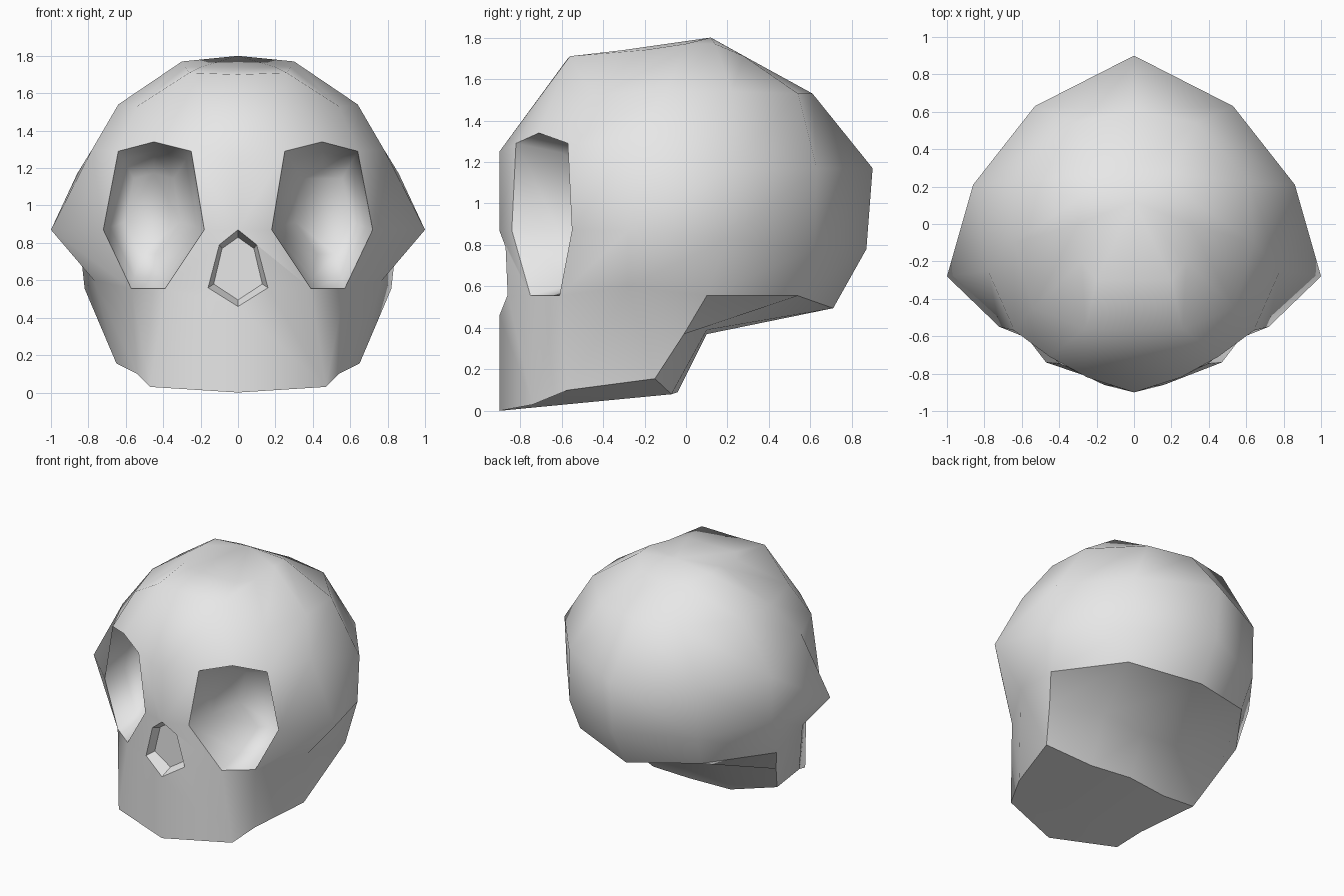
import bpy
import bmesh
from mathutils import Vector

old = bpy.data.objects.get("Cube")
if old:
    bpy.data.objects.remove(old, do_unlink=True)

# One flat bone colour
bone = bpy.data.materials.new("bone_grey")
bone.use_nodes = True
colour = (0.8, 0.8, 0.8, 1)
bone.diffuse_color = colour
bone.node_tree.nodes["Principled BSDF"].inputs["Base Color"].default_value = colour

bm = bmesh.new()


def points(*coords):
    return [bm.verts.new(c) for c in coords]


def face(*verts):
    return bm.faces.new(verts)


def sharpen(verts, closed=False):
    """Mark the edges along a chain of vertices as sharp."""
    chain = list(verts) + ([verts[0]] if closed else [])
    for a, b in zip(chain, chain[1:]):
        edge = bm.edges.get((a, b))
        if edge:
            edge.smooth = False


# Half sections of the left side, each running from front centre to back centre
jaw = points((0, -.9, 0), (.47, -.74, .03), (.54, -.57, .1), (.65, -.15, .155),
             (.74, -.01, .37), (.35, .1, .39), (0, .1, .37))
base = points((.16, -.86, .56), (.39, -.75, .555), (.57, -.61, .555), (.77, -.28, .6),
              (.82, .1, .555), (.5, .54, .555), (0, .71, .495))
cheek = points((0, -.9, .87), (.18, -.84, .87), (.72, -.55, .87), (1, -.28, .87),
               (.85, .2, .83), (.53, .62, .78), (0, .87, .78))
brow = points((0, -.9, 1.25), (.25, -.82, 1.29), (.64, -.57, 1.29), (.78, -.25, 1.3),
              (.86, .21, 1.17), (.53, .63, 1.17), (0, .9, 1.17))
crown = points((0, -.57, 1.7), (.26, -.56, 1.71), (.54, -.45, 1.53), (.64, -.1, 1.54),
               (.62, .22, 1.54), (.33, .54, 1.53), (0, .61, 1.53))
top = points((0, -.3, 1.74), (.2, -.3, 1.74), (.28, -.2, 1.74), (.3, 0, 1.77),
             (.29, .14, 1.77), (.18, .28, 1.71), (0, .3, 1.7))
pole, = points((0, .12, 1.8))
eye_top, = points((.45, -.71, 1.34))
nose_side, nose_base = points((.1, -.87, .79), (0, -.9, .46))
jaw_back, jaw_inner = points((0, -.04, .09), (.32, -.07, .08))

# Skin the sections, leaving the eye open and fitting the nose rim
rings = [jaw, base, cheek, brow, crown, top]
for low, high in zip(rings, rings[1:]):
    for i in range(len(low) - 1):
        corners = [low[i], low[i + 1], high[i + 1], high[i]]
        if i == 1 and low in (base, cheek):
            continue
        if i == 1 and low is brow:
            corners.insert(1, eye_top)
        if i == 0 and low is base:
            corners.append(nose_side)
        if i == 0 and low is jaw:
            corners.append(nose_base)
        face(*corners)
for a, b in zip(top, top[1:]):
    face(a, b, pole)

# Back and underside of the upper jaw
face(jaw[3], jaw_inner, jaw[5], jaw[4])
face(jaw_inner, jaw_back, jaw[6], jaw[5])
face(jaw_back, jaw_inner, jaw[3], jaw[2], jaw[1], jaw[0])

# Eye socket: a rounded bowl sunk behind the rim
rim = [base[1], base[2], cheek[2], brow[2], eye_top, brow[1], cheek[1]]
centre = sum((v.co for v in rim), Vector()) / len(rim)
previous = rim
for scale, depth in ((.86, .2), (.55, .36)):
    ring = points(*[centre + (v.co - centre) * scale + Vector((0, depth, 0)) for v in rim])
    for i in range(len(rim)):
        j = (i + 1) % len(rim)
        face(previous[i], previous[j], ring[j], ring[i])
    previous = ring
face(*previous)
sharpen(rim, closed=True)

# Nose cavity: a shallow recess with a flat floor
nose = [cheek[0], nose_side, base[0], nose_base]
floor = points((0, -.8, .83), (.085, -.8, .77), (.13, -.8, .58), (0, -.8, .495))
for i in range(3):
    face(nose[i], nose[i + 1], floor[i + 1], floor[i])
face(*floor)
sharpen(nose)
sharpen(floor)
for a, b in zip(nose, floor):
    sharpen([a, b])

# Crisp lower edges of the jaw and the skull base
sharpen(jaw[:5] + base[4:])
sharpen([jaw[3], jaw_inner, jaw_back])

bmesh.ops.recalc_face_normals(bm, faces=bm.faces[:])
for f in bm.faces:
    f.smooth = True
mesh = bpy.data.meshes.new("skull")
bm.to_mesh(mesh)
bm.free()
mesh.materials.append(bone)

# Mirror the half to make the whole skull
skull = bpy.data.objects.new("skull", mesh)
bpy.context.collection.objects.link(skull)
mirror = skull.modifiers.new("mirror", 'MIRROR')
mirror.use_clip = True
mirror.merge_threshold = 0.001
